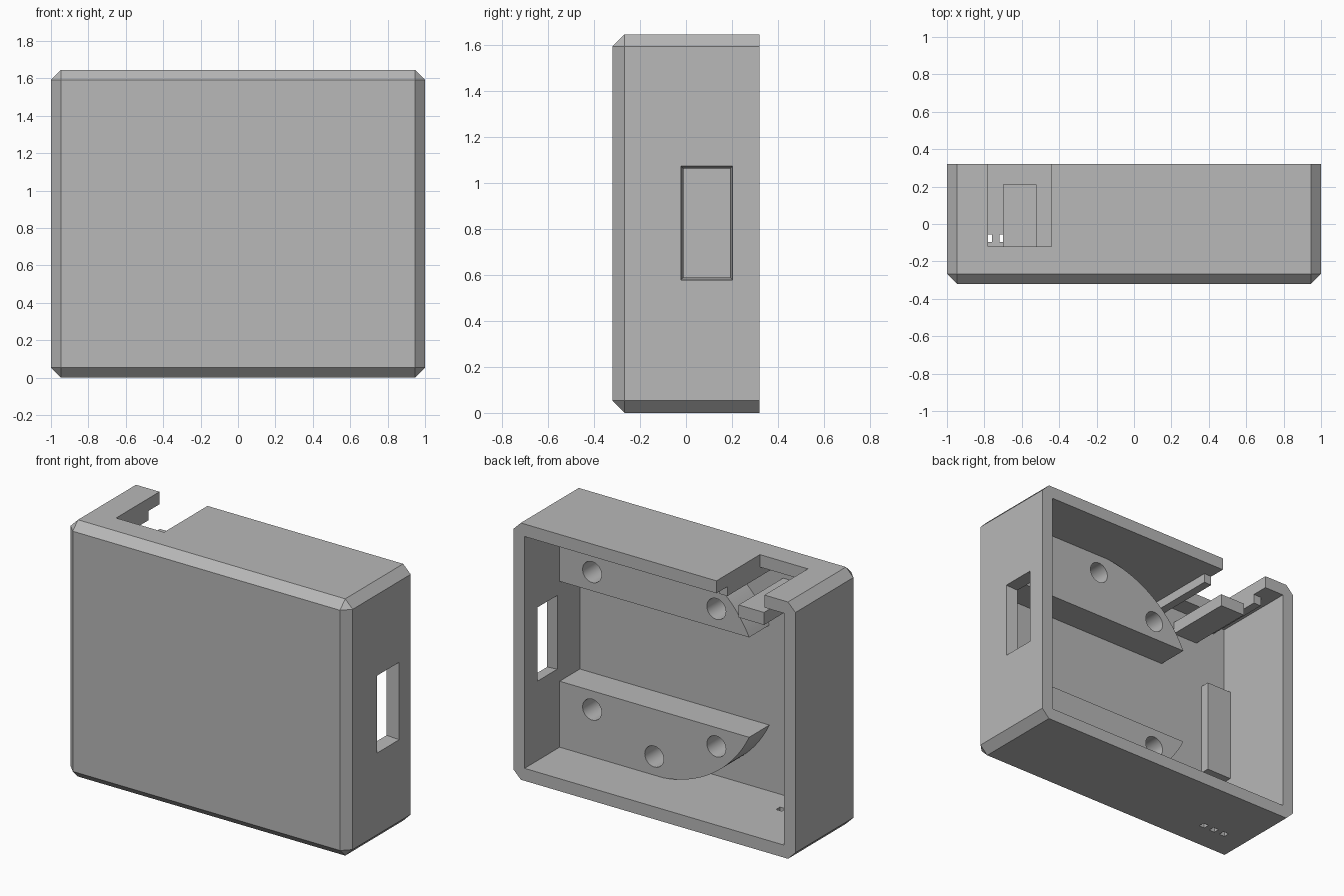
import bpy, bmesh, math
from mathutils import Matrix, Vector

if "Cube" in bpy.data.objects:
    bpy.data.objects.remove(bpy.data.objects["Cube"])

grey = bpy.data.materials.new("plain_grey")
grey.use_nodes = True
grey.diffuse_color = (0.48, 0.48, 0.48, 1)
grey.node_tree.nodes["Principled BSDF"].inputs["Base Color"].default_value = (0.48, 0.48, 0.48, 1)

H, D = 1.645, 0.32                 # height, half depth
WALL, CHAMFER = 0.08, 0.053
MID = H / 2
FRONT_IN = -D + WALL               # inner surface of the front wall
SINK = 0.02                        # overlap of parts into the walls


def finish(name, bm):
    bmesh.ops.recalc_face_normals(bm, faces=bm.faces)
    mesh = bpy.data.meshes.new(name)
    bm.to_mesh(mesh)
    bm.free()
    mesh.materials.append(grey)
    ob = bpy.data.objects.new(name, mesh)
    bpy.context.collection.objects.link(ob)
    return ob


def box_bm(x, y, z):
    bm = bmesh.new()
    bmesh.ops.create_cube(bm, size=1)
    for v in bm.verts:
        v.co = Vector([lo if c < 0 else hi for c, (lo, hi) in zip(v.co, (x, y, z))])
    return bm


def box(name, x, y, z):
    return finish(name, box_bm(x, y, z))


def prism(name, outline, y0, y1):
    """Extrude an x-z outline along y."""
    bm = bmesh.new()
    face = bm.faces.new([bm.verts.new((x, y0, z)) for x, z in outline])
    new = bmesh.ops.extrude_face_region(bm, geom=[face])["geom"]
    bmesh.ops.translate(bm, vec=(0, y1 - y0, 0),
                        verts=[v for v in new if isinstance(v, bmesh.types.BMVert)])
    return finish(name, bm)


def activate(ob):
    bpy.ops.object.select_all(action="DESELECT")
    ob.select_set(True)
    bpy.context.view_layer.objects.active = ob


def cut(ob, cutters):
    for c in cutters:
        c.hide_render = True
        mod = ob.modifiers.new("cut", "BOOLEAN")
        mod.operation, mod.solver, mod.object = "DIFFERENCE", "EXACT", c
        activate(ob)
        bpy.ops.object.modifier_apply(modifier=mod.name)
        bpy.data.objects.remove(c)


# Case: chamfered everywhere except around the open back
bm = box_bm((-1, 1), (-D, D), (0, H))
edges = [e for e in bm.edges if not all(v.co.y > 0 for v in e.verts)]
bmesh.ops.bevel(bm, geom=edges, offset=CHAMFER, segments=1, affect="EDGES", clamp_overlap=True)
case = finish("case", bm)

# Side window tapers inwards
bm = box_bm((0.88, 1.04), (-0.04, 0.22), (0.56, 1.09))
centre = Vector((0, 0.09, 0.825))
for v in bm.verts:
    inset = 0.023 * (1 - v.co.x) / WALL
    for axis in (1, 2):
        v.co[axis] -= math.copysign(inset, v.co[axis] - centre[axis])
window = finish("window_cutter", bm)

cutters = [
    box("cavity_cutter", (-1 + WALL, 1 - WALL), (FRONT_IN, 1), (WALL, H - WALL)),
    window,
    box("notch_cutter", (-0.78, -0.44), (-0.12, 1), (H - 0.2, H + 0.2)),
]
for x in (-0.78, -0.70, -0.62):
    cutters.append(box("light_hole_cutter", (x - 0.02, x + 0.02), (-0.095, -0.055), (-0.1, 0.2)))
cut(case, cutters)

# Mounting blocks: round at one end, flat towards the middle, with blind holes
CX, R, GAP, BLOCK_Y = 0.25, 0.745, 0.32, -0.035
tip = math.asin(GAP / R)
STEPS = 32
for name, side in (("upper_mount", 1), ("lower_mount", -1)):
    arc = []
    for i in range(STEPS + 1):
        a = tip + (math.pi / 2 - tip) * i / STEPS
        arc.append((CX - R * math.cos(a), MID + side * R * math.sin(a)))
    end = 1 - WALL + SINK
    outline = arc + [(end, MID + side * R), (end, MID + side * GAP)]
    block = prism(name, outline, FRONT_IN - SINK, BLOCK_Y)
    holes = []
    for deg in (45, 90, 135):
        a = math.radians(deg)
        bm = bmesh.new()
        place = Matrix.Translation((CX + 0.623 * math.cos(a), BLOCK_Y, MID + side * 0.623 * math.sin(a)))
        bmesh.ops.create_cone(bm, cap_ends=True, segments=32, radius1=0.067, radius2=0.067,
                              depth=0.39, matrix=place @ Matrix.Rotation(math.pi / 2, 4, "X"))
        holes.append(finish("screw_hole_cutter", bm))
    cut(block, holes)
    activate(block)
    bpy.ops.object.shade_smooth_by_angle(angle=math.radians(30))

# Connector support under the top notch: two rails and a tongue
RAIL_Y = (FRONT_IN - SINK, 0.21)
for name, x in (("left_rail", (-0.44, -0.385)), ("right_rail", (-0.835, -0.78))):
    box(name, x, RAIL_Y, (1.505, H - WALL + SINK))
box("connector_tongue", (-0.70, -0.52), RAIL_Y, (1.39, 1.47))

# Pad on the front wall beside the right wall
box("wall_pad", (-1 + WALL - SINK, -0.74), (FRONT_IN - SINK, -0.18), (0.49, 1.10))
